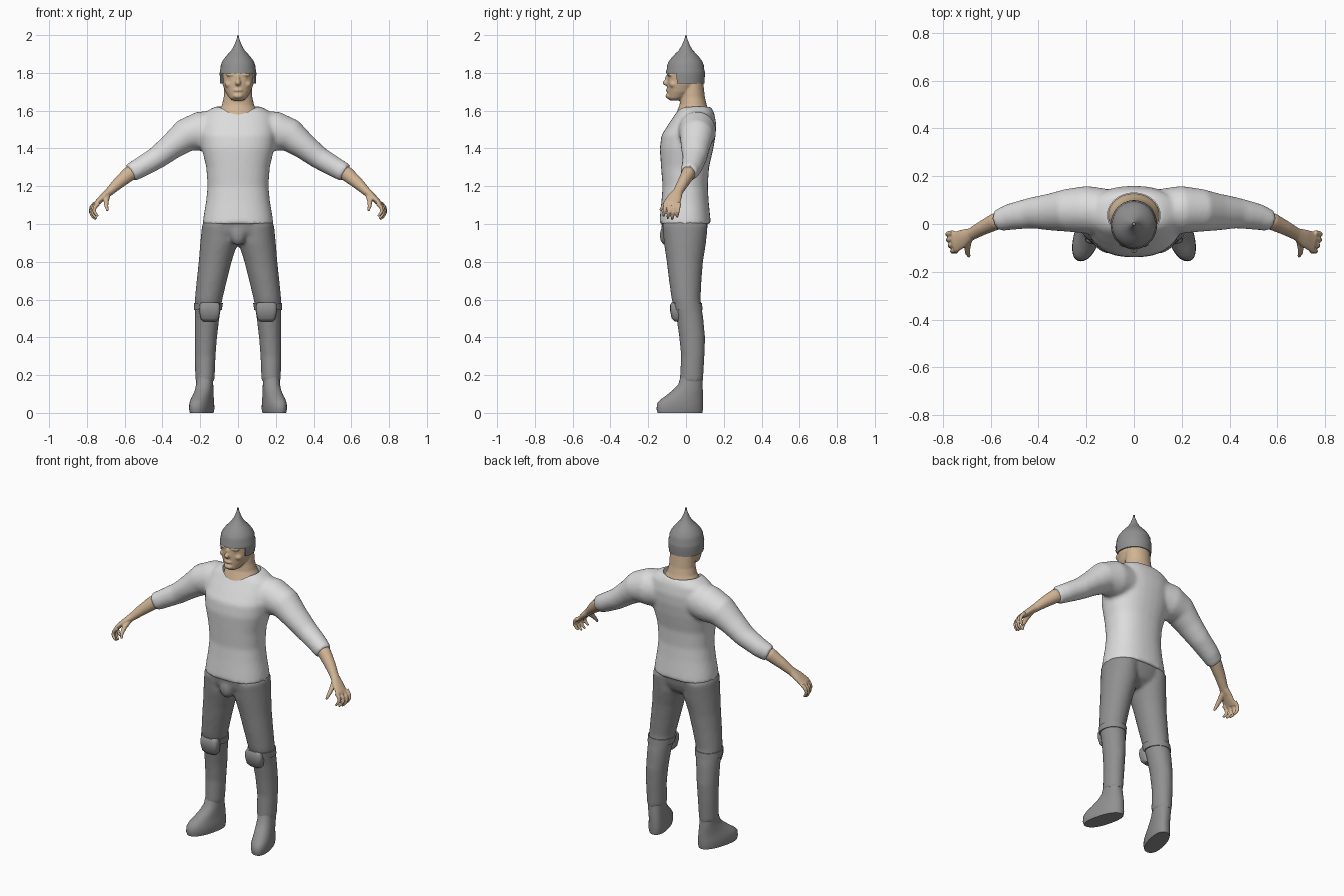
import bpy, bmesh
from math import sin, cos, pi, radians
from mathutils import Vector, Matrix

cube = bpy.data.objects.get("Cube")
if cube:
    bpy.data.objects.remove(cube)


def material(name, color):
    m = bpy.data.materials.new(name)
    m.use_nodes = True
    m.diffuse_color = (*color, 1)
    bsdf = m.node_tree.nodes["Principled BSDF"]
    bsdf.inputs["Base Color"].default_value = (*color, 1)
    bsdf.inputs["Roughness"].default_value = 0.8
    return m


WHITE = material("white cloth", (0.72, 0.72, 0.72))
GREY = material("grey cloth", (0.28, 0.28, 0.28))
SKIN = material("skin", (0.64, 0.46, 0.30))


def skin_rings(bm, rings, cap=True):
    """Bridge a list of point rings into a tube."""
    rows = [[bm.verts.new(p) for p in ring] for ring in rings]
    n = len(rows[0])
    for a, b in zip(rows, rows[1:]):
        for i in range(n):
            j = (i + 1) % n
            bm.faces.new((a[i], a[j], b[j], b[i]))
    if cap:
        bm.faces.new(rows[0][::-1])
        bm.faces.new(rows[-1])


def power(v, e):
    return abs(v) ** e * (1 if v > 0 else -1)


def stack(bm, rows, side=1, square=2.0, n=32, cap=True):
    """Loft level rings: z, centre x, half width, front y, back y, toe-out."""
    rings = []
    for z, xc, hx, yf, yb, shear in rows:
        ring = []
        for i in range(n):
            a = 2 * pi * i / n
            y = (yf + yb) / 2 + (yb - yf) / 2 * power(sin(a), 2 / square)
            x = xc + hx * power(cos(a), 2 / square) - shear * y
            ring.append((side * x, y, z))
        rings.append(ring)
    skin_rings(bm, rings, cap)


def centred(rows):
    return [(z, 0, hx, yf, yb, 0) for z, hx, yf, yb in rows]


def tube(bm, path, radii, side=1, n=16):
    """Loft rings across a path; each radius is (along y, across)."""
    pts = [Vector(p) for p in path]
    rings = []
    for k, p in enumerate(pts):
        t = (pts[min(k + 1, len(pts) - 1)] - pts[max(k - 1, 0)]).normalized()
        u = Vector((0, 1, 0))
        u = (u - t * u.dot(t)).normalized()
        v = t.cross(u)
        ru, rv = radii[k]
        ring = [p + u * ru * cos(2 * pi * i / n) + v * rv * sin(2 * pi * i / n) for i in range(n)]
        rings.append([(side * q.x, q.y, q.z) for q in ring])
    skin_rings(bm, rings)


def blob(bm, centre, size):
    m = Matrix.Translation(centre) @ Matrix.Diagonal((*size, 1))
    bmesh.ops.create_uvsphere(bm, u_segments=20, v_segments=12, radius=1, matrix=m)


def make(name, bm, mat):
    bmesh.ops.recalc_face_normals(bm, faces=bm.faces)
    mesh = bpy.data.meshes.new(name)
    bm.to_mesh(mesh)
    bm.free()
    mesh.materials.append(mat)
    ob = bpy.data.objects.new(name, mesh)
    bpy.context.collection.objects.link(ob)
    return ob


def fuse(ob, voxel, smoothing):
    """Melt overlapping volumes into one soft surface."""
    r = ob.modifiers.new("Fuse", 'REMESH')
    r.mode = 'VOXEL'
    r.voxel_size = voxel
    s = ob.modifiers.new("Soften", 'SMOOTH')
    s.factor = 0.5
    s.iterations = smoothing


def finish(ob, angle=40):
    """Bake the modifiers and shade smooth, keeping sharp edges."""
    dg = bpy.context.evaluated_depsgraph_get()
    mat = ob.data.materials[0]
    mesh = bpy.data.meshes.new_from_object(ob.evaluated_get(dg))
    ob.modifiers.clear()
    ob.data = mesh
    mesh.materials.clear()
    mesh.materials.append(mat)
    for p in mesh.polygons:
        p.material_index = 0
    mesh.shade_smooth()
    mesh.set_sharp_from_angle(angle=radians(angle))


# Shirt: torso and sleeves fused, with a neck opening cut out
bm = bmesh.new()
stack(bm, centred([
    (1.00, .188, -.142, .132), (1.05, .181, -.137, .127), (1.12, .169, -.13, .12),
    (1.20, .161, -.124, .115), (1.30, .168, -.132, .122), (1.40, .192, -.139, .145),
    (1.47, .20, -.13, .157), (1.53, .195, -.092, .16), (1.585, .18, -.055, .15),
    (1.607, .15, -.042, .14), (1.622, .118, -.03, .13)]), square=2.3)
sleeve = [(.10, .05, 1.50), (.20, .06, 1.49), (.28, .057, 1.468), (.35, .05, 1.412),
          (.43, .046, 1.35), (.52, .03, 1.297), (.57, .013, 1.270)]
for side in (1, -1):
    tube(bm, sleeve, [(.095, .10), (.10, .106), (.09, .088), (.078, .07),
                      (.065, .06), (.055, .054), (.046, .05)], side, 24)
shirt = make("shirt", bm, WHITE)
fuse(shirt, .011, 6)

bm = bmesh.new()
stack(bm, centred([(1.52, .11, -.058, .13), (1.80, .11, -.058, .13)]), n=48)
cutter = make("neck_cutter", bm, WHITE)
cutter.hide_render = True
cut = shirt.modifiers.new("Neckline", 'BOOLEAN')
cut.operation = 'DIFFERENCE'
cut.object = cutter
finish(shirt, 50)
bpy.data.objects.remove(cutter)

# Trousers: hips, codpiece and legs fused
bm = bmesh.new()
stack(bm, centred([(.885, .03, -.05, .05), (.92, .12, -.105, .095),
                   (.96, .18, -.125, .11), (1.03, .178, -.132, .12)]), square=2.3)
blob(bm, (0, -.105, .94), (.042, .035, .055))
for side in (1, -1):
    stack(bm, [(.165, .175, .051, -.034, .09, 0), (.30, .174, .055, -.026, .098, 0),
               (.40, .170, .059, -.036, .101, 0), (.50, .164, .065, -.05, .092, 0),
               (.60, .156, .073, -.076, .077, 0), (.70, .139, .080, -.09, .082, 0),
               (.80, .121, .087, -.102, .09, 0), (.90, .101, .099, -.117, .106, 0),
               (1.0, .100, .090, -.125, .116, 0)], side)
trousers = make("trousers", bm, GREY)
fuse(trousers, .011, 4)
finish(trousers)

for side, label in ((1, "left"), (-1, "right")):
    # Knee strap and pad
    bm = bmesh.new()
    stack(bm, [(.545, .160, .074, -.068, .088, 0), (.582, .157, .077, -.077, .084, 0)], side)
    finish(make(label + "_knee_strap", bm, GREY))
    bm = bmesh.new()
    stack(bm, [(.485, .150, .036, -.062, -.02, 0), (.50, .150, .048, -.076, -.02, 0),
               (.54, .150, .056, -.084, -.02, 0), (.572, .150, .054, -.084, -.02, 0),
               (.585, .150, .046, -.076, -.02, 0)], side, square=3.5)
    finish(make(label + "_knee_pad", bm, GREY), 55)

    # Boot with the toe turned out
    bm = bmesh.new()
    stack(bm, [(0, .184, .053, -.15, .086, .25), (.02, .184, .057, -.156, .09, .25),
               (.05, .184, .056, -.153, .09, .25), (.07, .184, .053, -.135, .09, .25),
               (.09, .183, .05, -.108, .09, .22), (.12, .181, .047, -.07, .089, .15),
               (.15, .178, .045, -.041, .087, .07), (.20, .176, .044, -.026, .084, 0)],
          side, square=2.3)
    finish(make(label + "_boot", bm, GREY))

    # Forearm, palm, curled fingers and thumb
    bm = bmesh.new()
    tube(bm, [(.50, .032, 1.308), (.58, .01, 1.262), (.635, -.017, 1.215), (.68, -.042, 1.172),
              (.715, -.06, 1.142), (.75, -.076, 1.108), (.758, -.08, 1.098)],
         [(.038, .04), (.036, .039), (.03, .031), (.026, .023),
          (.038, .018), (.044, .014), (.04, .01)], side)
    for k in range(4):
        t = (k - 1.5) * .024
        base = Vector((.748 + .25 * t, -.073 + t, 1.11))
        reach = (0.92, 1.05, 1.0, 0.85)[3 - k]
        steps = [(0, 0, 0), (.022, -.003, -.025), (.027, -.006, -.048),
                 (.016, -.01, -.068), (.002, -.012, -.082)]
        tube(bm, [base + Vector(s) * reach for s in steps],
             [(r, r) for r in (.012, .0105, .0095, .0085, .006)], side, 10)
    tube(bm, [(.69, -.055, 1.155), (.698, -.095, 1.122), (.697, -.122, 1.095), (.69, -.136, 1.07)],
         [(r, r) for r in (.016, .014, .0105, .007)], side, 10)
    arm = make(label + "_forearm_and_hand", bm, SKIN)
    fuse(arm, .0045, 2)
    finish(arm, 60)

# Head, face features and neck fused
bm = bmesh.new()
stack(bm, centred([(1.525, .108, -.056, .128), (1.575, .108, -.056, .128),
                   (1.60, .101, -.046, .122), (1.63, .085, -.034, .11),
                   (1.67, .076, -.03, .10), (1.76, .072, -.02, .09)]))
stack(bm, centred([(1.655, .03, -.088, -.02), (1.667, .046, -.098, 0), (1.70, .067, -.099, .05),
                   (1.74, .082, -.10, .075), (1.80, .087, -.098, .088),
                   (1.86, .07, -.075, .075), (1.89, .04, -.04, .04)]))
blob(bm, (0, -.102, 1.748), (.015, .022, .016))
blob(bm, (0, -.095, 1.765), (.010, .017, .028))
blob(bm, (0, -.094, 1.708), (.026, .013, .009))
blob(bm, (0, -.09, 1.678), (.028, .019, .015))
for side in (1, -1):
    blob(bm, (side * .035, -.083, 1.79), (.03, .016, .009))
    blob(bm, (side * .032, -.082, 1.773), (.014, .011, .006))
    blob(bm, (side * .046, -.066, 1.74), (.025, .022, .02))
head = make("head_and_neck", bm, SKIN)
fuse(head, .005, 3)
finish(head, 60)

# Pointed cap, open over the face
bm = bmesh.new()
profile = [(1.745, .097), (1.772, .099), (1.797, .100), (1.812, .099), (1.822, .095),
           (1.842, .094), (1.862, .085), (1.882, .071), (1.90, .055), (1.92, .036),
           (1.945, .021), (1.97, .011), (2.0, .001)]
stack(bm, centred([(z, r * .97, -r * 1.06, r * 1.0) for z, r in profile]), n=40, cap=False)
opening = [f for f in bm.faces
           if f.calc_center_median().z < 1.796 and f.calc_center_median().y < -.045]
bmesh.ops.delete(bm, geom=opening, context='FACES')
cap = make("pointed_cap", bm, GREY)
shell = cap.modifiers.new("Thickness", 'SOLIDIFY')
shell.thickness = .008
shell.offset = -1
finish(cap, 45)
